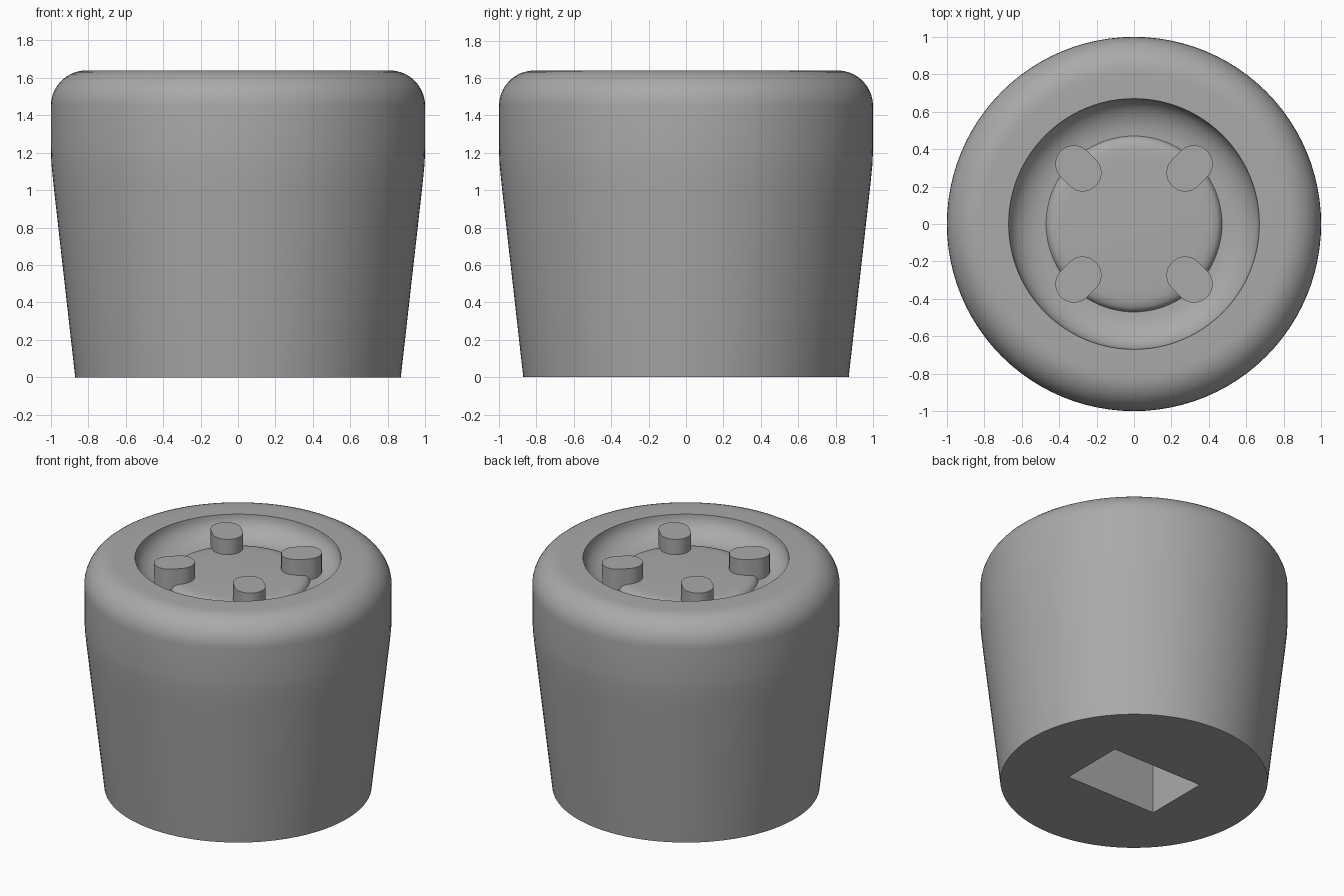
import bpy, bmesh, math

if "Cube" in bpy.data.objects:
    bpy.data.objects.remove(bpy.data.objects["Cube"])

SIDES = 96
H = 1.64

grey = bpy.data.materials.new("mid grey")
grey.diffuse_color = (0.4, 0.4, 0.4, 1)
grey.use_nodes = True
grey.node_tree.nodes["Principled BSDF"].inputs["Base Color"].default_value = grey.diffuse_color


def finish(bm, name):
    bmesh.ops.recalc_face_normals(bm, faces=bm.faces)
    mesh = bpy.data.meshes.new(name)
    bm.to_mesh(mesh)
    bm.free()
    obj = bpy.data.objects.new(name, mesh)
    bpy.context.collection.objects.link(obj)
    mesh.materials.append(grey)
    bpy.ops.object.select_all(action='DESELECT')
    obj.select_set(True)
    bpy.context.view_layer.objects.active = obj
    bpy.ops.object.shade_smooth_by_angle(angle=math.radians(42))
    return obj


def arc(cx, cz, rx, rz, a0, a1, n):
    pts = []
    for i in range(n + 1):
        a = math.radians(a0 + (a1 - a0) * i / n)
        pts.append((cx + rx * math.cos(a), cz + rz * math.sin(a)))
    return pts


# Body: tapered wall, rounded shoulder, dished groove and raised inner floor
profile = [(0.87, 0), (0.985, 1.02), (0.997, 1.14), (1.0, 1.22)]
profile += arc(0.81, H - 0.19, 0.19, 0.19, 0, 90, 10)
profile += arc(0.47, H, 0.20, 0.15, 0, -90, 10)
profile += [(0.462, 1.505), (0.445, 1.520), (0.41, 1.527), (0.36, 1.53)]

bm = bmesh.new()
rings = []
for r, z in profile:
    rings.append([bm.verts.new((r * math.cos(2 * math.pi * i / SIDES),
                                r * math.sin(2 * math.pi * i / SIDES), z))
                  for i in range(SIDES)])
for a, b in zip(rings, rings[1:]):
    for i in range(SIDES):
        j = (i + 1) % SIDES
        bm.faces.new((a[i], a[j], b[j], b[i]))
bm.faces.new(rings[-1])

# Rectangular socket in the underside
sx, sy, depth = 0.36, 0.235, 0.8
corners = [(-sx, -sy), (sx, -sy), (sx, sy), (-sx, sy)]
low = [bm.verts.new((x, y, 0)) for x, y in corners]
high = [bm.verts.new((x, y, depth)) for x, y in corners]
for i in range(4):
    j = (i + 1) % 4
    bm.faces.new((low[i], low[j], high[j], high[i]))
bm.faces.new(high)
edges = [bm.edges.get((v[i], v[(i + 1) % len(v)]))
         for v in (rings[0], low) for i in range(len(v))]
bmesh.ops.triangle_fill(bm, edges=edges, use_beauty=True, normal=(0, 0, -1))
finish(bm, "body")

# Four oblong pegs, set radially and flush with the rim
PEG_R, PEG_HALF, PEG_DIST = 0.1, 0.033, 0.42
for k, name in enumerate(("back_right", "back_left", "front_left", "front_right")):
    t = math.radians(45 + 90 * k)
    outline = (arc(PEG_DIST + PEG_HALF, 0, PEG_R, PEG_R, -90, 90, 14)
               + arc(PEG_DIST - PEG_HALF, 0, PEG_R, PEG_R, 90, 270, 14))
    bm = bmesh.new()
    loops = [[bm.verts.new((u * math.cos(t) - v * math.sin(t),
                            u * math.sin(t) + v * math.cos(t), z))
              for u, v in outline] for z in (1.44, H)]
    n = len(outline)
    for i in range(n):
        j = (i + 1) % n
        bm.faces.new((loops[0][i], loops[0][j], loops[1][j], loops[1][i]))
    bm.faces.new(loops[0])
    bm.faces.new(loops[1])
    finish(bm, name + "_peg")
